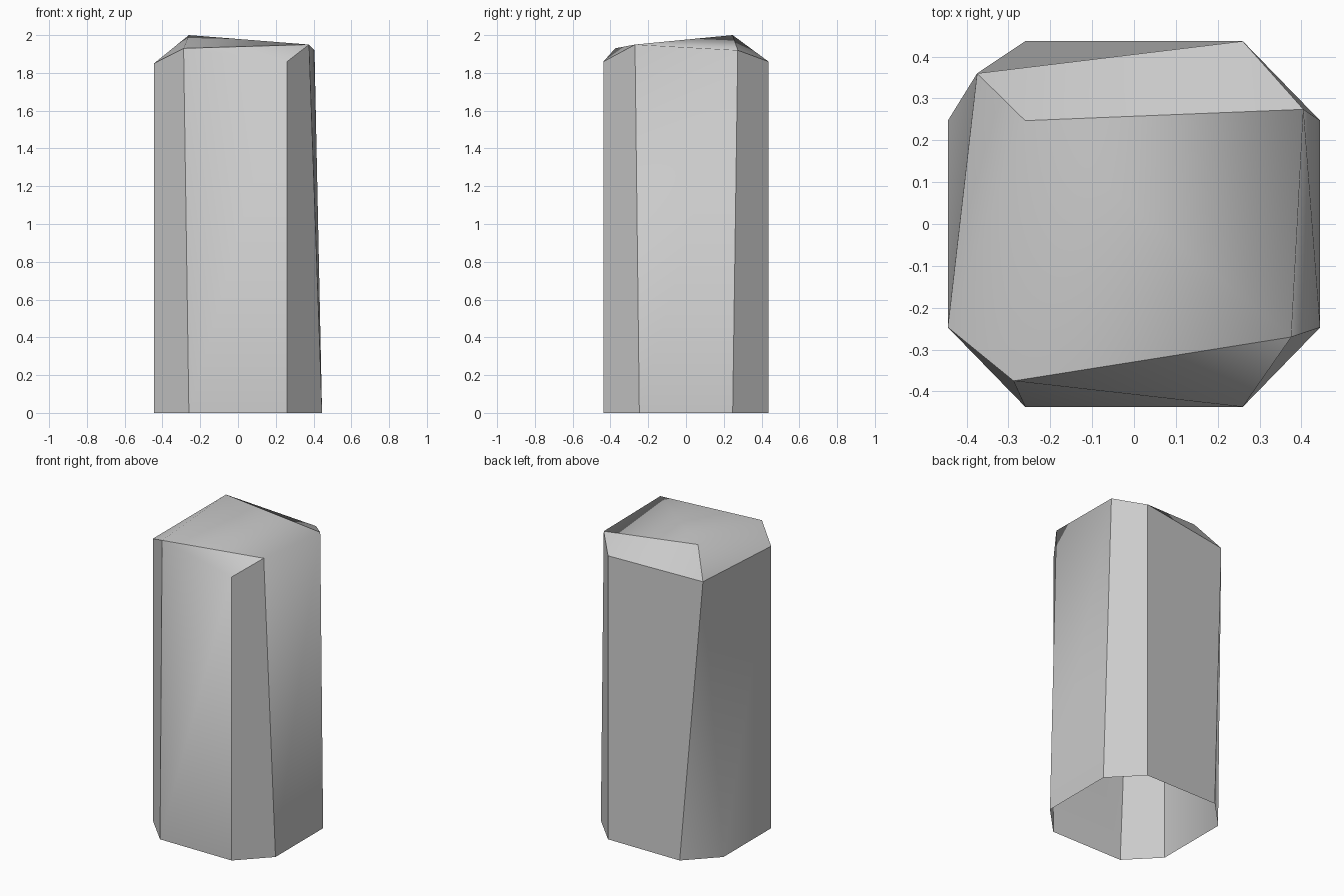
import bpy
import bmesh

cube = bpy.data.objects.get("Cube")
if cube:
    bpy.data.objects.remove(cube, do_unlink=True)

# One plain stone colour
stone = bpy.data.materials.new("stone grey")
stone.use_nodes = True
grey = (0.6, 0.6, 0.6, 1)
stone.diffuse_color = grey
for node in stone.node_tree.nodes:
    if node.type == 'BSDF_PRINCIPLED':
        node.inputs["Base Color"].default_value = grey

# Base octagon, p to w counter-clockwise from the right-front corner
WIDE, DEEP = 0.445, 0.437
CUT_X, CUT_Y = 0.26, 0.247
corners = dict(
    p=(-WIDE, -CUT_Y), q=(-CUT_X, -DEEP), r=(CUT_X, -DEEP), s=(WIDE, -CUT_Y),
    t=(WIDE, CUT_Y), u=(CUT_X, DEEP), v=(-CUT_X, DEEP), w=(-WIDE, CUT_Y))
points = {name: (x, y, 0) for name, (x, y) in corners.items()}

# Uneven crown: A to G run around the rim, H is the peak
points.update(
    A=(-WIDE, -CUT_Y, 1.85),
    B=(-0.288, -0.375, 1.93),
    C=(CUT_X, -DEEP, 1.86),
    D=(0.376, -0.27, 1.95),
    E=(0.405, 0.274, 1.92),
    F=(CUT_X, DEEP, 1.86),
    G=(-0.375, 0.36, 1.83),
    H=(-CUT_X, CUT_Y, 2))

walls = "qrCB rsDC stED tuFE uvGF vwG wpAG pqBA"
crown = "BCD BDH DEH EFH FGH GAH ABH"
soft_edges = {frozenset(pair) for pair in "BC BH DH DE FH AH Gw".split()}

# Open-bottomed shell
bm = bmesh.new()
verts = {name: bm.verts.new(co) for name, co in points.items()}
names = {vert: name for name, vert in verts.items()}
for face_names in (walls + " " + crown).split():
    face = bm.faces.new([verts[n] for n in face_names])
    face.smooth = True

# Crisp facets, blended only over the soft edges
for edge in bm.edges:
    edge.smooth = frozenset(names[v] for v in edge.verts) in soft_edges

mesh = bpy.data.meshes.new("stone_pillar")
bm.to_mesh(mesh)
bm.free()
mesh.materials.append(stone)
pillar = bpy.data.objects.new("stone_pillar", mesh)
bpy.context.collection.objects.link(pillar)
